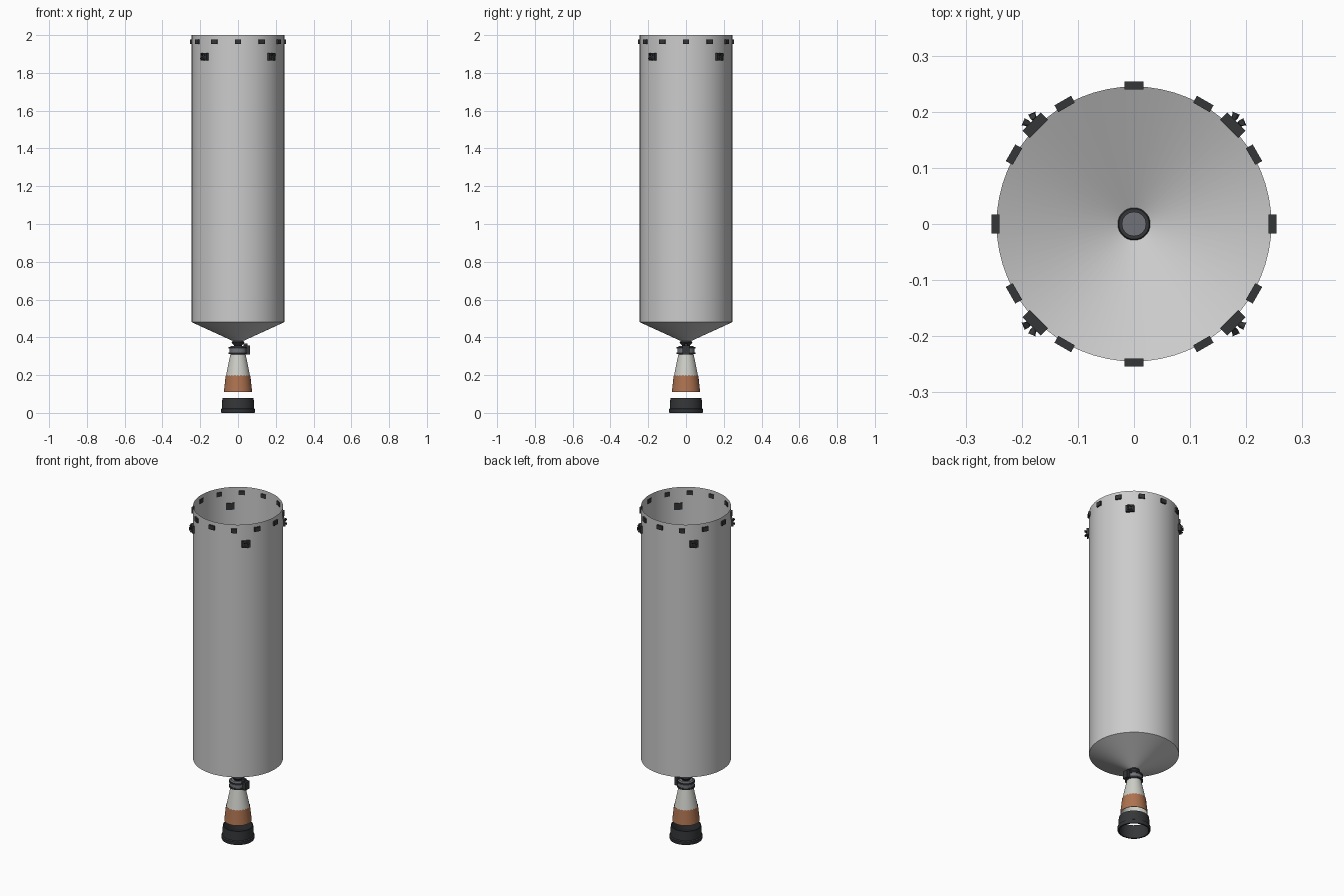
import bpy, bmesh, math
from mathutils import Matrix, Vector

if "Cube" in bpy.data.objects:
    bpy.data.objects.remove(bpy.data.objects["Cube"])


def material(name, rgb):
    m = bpy.data.materials.new(name)
    m.diffuse_color = (*rgb, 1)
    m.use_nodes = True
    m.node_tree.nodes["Principled BSDF"].inputs["Base Color"].default_value = m.diffuse_color
    return m


HULL = material("hull_grey", (0.58, 0.58, 0.55))
DARK = material("dark_metal", (0.035, 0.037, 0.04))
STEEL = material("steel", (0.16, 0.17, 0.19))
PALE = material("pale_nozzle", (0.62, 0.62, 0.58))
COPPER = material("copper", (0.42, 0.17, 0.08))


def finish(name, bm, mat, angle=30):
    me = bpy.data.meshes.new(name)
    bm.to_mesh(me)
    bm.free()
    ob = bpy.data.objects.new(name, me)
    bpy.context.collection.objects.link(ob)
    me.materials.append(mat)
    bpy.ops.object.select_all(action='DESELECT')
    ob.select_set(True)
    bpy.context.view_layer.objects.active = ob
    bpy.ops.object.shade_smooth_by_angle(angle=math.radians(angle))
    return ob


def lathe(name, profile, mat, n=48, angle=30):
    """Revolve (radius, z) points about z; radius 0 closes the end."""
    bm = bmesh.new()
    rings = []
    for r, z in profile:
        if r == 0:
            rings.append([bm.verts.new((0, 0, z))] * n)
        else:
            rings.append([bm.verts.new((r * math.cos(2 * math.pi * i / n),
                                        r * math.sin(2 * math.pi * i / n), z)) for i in range(n)])
    for a, b in zip(rings, rings[1:]):
        for i in range(n):
            j = (i + 1) % n
            bm.faces.new(list(dict.fromkeys((a[i], a[j], b[j], b[i]))))
    return finish(name, bm, mat, angle)


def add_box(bm, size, at, spin=0):
    m = Matrix.Rotation(spin, 4, 'Z') @ Matrix.Translation(at) @ Matrix.Diagonal((*size, 1))
    bmesh.ops.create_cube(bm, size=1, matrix=m)


def add_cone(bm, r1, r2, length, at, direction, spin):
    turn = Vector((0, 0, 1)).rotation_difference(Vector(direction)).to_matrix().to_4x4()
    m = Matrix.Rotation(spin, 4, 'Z') @ Matrix.Translation(at) @ turn
    bmesh.ops.create_cone(bm, cap_ends=True, segments=12, radius1=r1, radius2=r2,
                          depth=length, matrix=m)


# Open-topped tank with a conical base
lathe("tank_shell", [(0.026, 0.38), (0.245, 0.48), (0.245, 2.0)], HULL, 64)

# Twelve clips around the upper rim
bm = bmesh.new()
for i in range(12):
    add_box(bm, (0.014, 0.034, 0.025), (0.247, 0, 1.965), math.radians(30 * i))
finish("rim_clips", bm, DARK)

# Four thruster blocks with small jets
bm = bmesh.new()
for i in range(4):
    a = math.radians(45 + 90 * i)
    add_box(bm, (0.018, 0.046, 0.04), (0.249, 0, 1.885), a)
    for s in (-1, 1):
        add_cone(bm, 0.004, 0.007, 0.014, (0.262, 0.008 * s, 1.885 + 0.009 * s),
                 (1, 0.4 * s, 0), a)
        add_cone(bm, 0.004, 0.006, 0.012, (0.26, -0.008 * s, 1.885 + 0.012 * s), (0.7, 0, s), a)
finish("thruster_blocks", bm, DARK)

# Engine mount, housing and bands
lathe("engine_mount", [(0.021, 0.375), (0.021, 0.385), (0.027, 0.385), (0.034, 0.372),
                       (0.022, 0.358), (0.022, 0.345)], DARK)
lathe("engine_mount_plug", [(0, 0.378), (0.021, 0.378)], STEEL)
lathe("engine_housing", [(0, 0.354), (0.036, 0.354), (0.046, 0.347), (0.046, 0.318),
                         (0.04, 0.31), (0, 0.31)], STEEL)
for name, z in (("upper_band", 0.34), ("lower_band", 0.312)):
    lathe(name, [(0.04, z), (0.049, z), (0.049, z + 0.009), (0.04, z + 0.009)], DARK)

# Pump box on the right side of the engine
bm = bmesh.new()
add_box(bm, (0.028, 0.036, 0.046), (0.05, 0, 0.333))
add_box(bm, (0.02, 0.018, 0.014), (0.04, 0, 0.361))
finish("pump_box", bm, DARK)

# Nozzle bell with an inner liner
lathe("nozzle_upper", [(0.04, 0.312), (0.052, 0.255), (0.064, 0.195)], PALE)
lathe("nozzle_liner", [(0, 0.308), (0.034, 0.308), (0.06, 0.195), (0.071, 0.11), (0.074, 0.11)],
      PALE)

# Copper section with a zigzag upper edge
sleeve = lathe("copper_sleeve", [(0.0655, 0.195), (0.07, 0.155), (0.075, 0.11)], COPPER)
for i in range(0, 48, 2):
    sleeve.data.vertices[i].co.z += 0.006

# Separate flared exit ring with a lip
lathe("exit_ring", [(0.078, 0.02), (0.078, 0.08), (0.083, 0.08), (0.085, 0.024), (0.091, 0.02),
                    (0.091, 0.008), (0.088, 0.0), (0.08, 0.0), (0.078, 0.02)], DARK)
